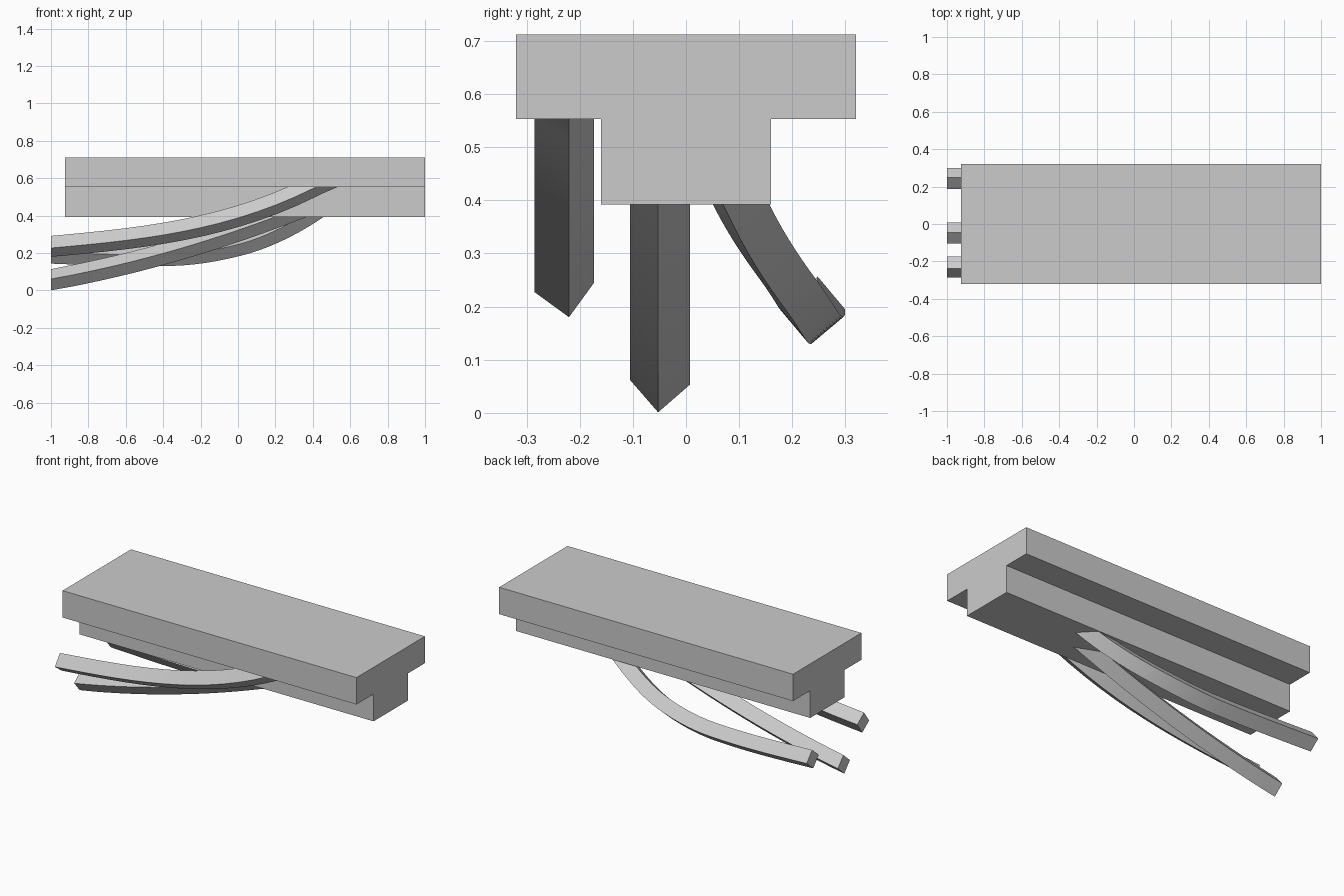
import bpy, bmesh, math
from mathutils import Vector

if "Cube" in bpy.data.objects:
    bpy.data.objects.remove(bpy.data.objects["Cube"])

grey = bpy.data.materials.new("plain grey")
grey.diffuse_color = (0.6, 0.6, 0.6, 1)
grey.use_nodes = True
grey.node_tree.nodes["Principled BSDF"].inputs["Base Color"].default_value = grey.diffuse_color


def finish(name, bm, smooth=False):
    bmesh.ops.recalc_face_normals(bm, faces=bm.faces)
    mesh = bpy.data.meshes.new(name)
    bm.to_mesh(mesh)
    bm.free()
    mesh.materials.append(grey)
    ob = bpy.data.objects.new(name, mesh)
    bpy.context.collection.objects.link(ob)
    if smooth:
        bpy.ops.object.select_all(action='DESELECT')
        bpy.context.view_layer.objects.active = ob
        ob.select_set(True)
        bpy.ops.object.shade_smooth_by_angle(angle=math.radians(30))


# T-shaped beam: profile in y/z, extruded along x
half = [(0.16, 0.392), (0.16, 0.553), (0.32, 0.553), (0.32, 0.712)]
profile = half + [(-y, z) for y, z in reversed(half)]
bm = bmesh.new()
face = bm.faces.new([bm.verts.new((-0.925, y, z)) for y, z in profile])
ext = bmesh.ops.extrude_face_region(bm, geom=[face])
bmesh.ops.translate(bm, vec=(1.925, 0, 0),
                    verts=[v for v in ext["geom"] if isinstance(v, bmesh.types.BMVert)])
finish("t_beam", bm)


def hermite(a, b, t):
    """Point between two knots (x, y, z, dy/dx, dz/dx)."""
    w = b[0] - a[0]
    h00, h10 = 2*t**3 - 3*t**2 + 1, t**3 - 2*t**2 + t
    h01, h11 = 3*t**2 - 2*t**3, t**3 - t**2
    return Vector((a[0] + w*t,
                   h00*a[1] + h10*w*a[3] + h01*b[1] + h11*w*b[3],
                   h00*a[2] + h10*w*a[4] + h01*b[2] + h11*w*b[4]))


def curved_bar(name, knots, angle, side=0.08, steps=14):
    """Sweep a turned square along the knots; the far end is hidden in the beam."""
    pts = [hermite(a, b, i / steps) for a, b in zip(knots, knots[1:]) for i in range(steps)]
    pts.append(hermite(knots[-2], knots[-1], 1))
    bm = bmesh.new()
    rings, r = [], side / math.sqrt(2)
    tangent = Vector((1, 0, 0))
    axes = [Vector((0, 1, 0)), Vector((0, 0, 1))]
    for i, p in enumerate(pts):
        if i:
            new = (pts[min(i + 1, len(pts) - 1)] - pts[i - 1]).normalized()
            turn = tangent.rotation_difference(new)
            axes = [turn @ a for a in axes]
            tangent = new
        ring = []
        for k in range(4):
            a = math.radians(angle + 45 + 90 * k)
            ring.append(bm.verts.new(p + r * (math.cos(a) * axes[0] + math.sin(a) * axes[1])))
        rings.append(ring)
    for r0, r1 in zip(rings, rings[1:]):
        for k in range(4):
            bm.faces.new((r0[k], r0[(k + 1) % 4], r1[(k + 1) % 4], r1[k]))
    bm.faces.new(rings[0])
    bm.faces.new(rings[-1])
    finish(name, bm, smooth=True)


# Three curved bars leaving the underside of the beam
curved_bar("front_bar", [(-1, -0.229, 0.236, 0, 0.09), (0.4, -0.229, 0.555, 0, 0.5),
                         (0.6, -0.229, 0.635, 0, 0.3)], 54)
curved_bar("middle_bar", [(-1, -0.0485, 0.0575, 0, 0.179), (0.2, -0.0485, 0.39, 0, 0.375),
                          (0.6, -0.0485, 0.54, 0, 0.37)], 41)
curved_bar("back_bar", [(-1, 0.243, 0.2, 0, -0.04), (-0.35, 0.235, 0.188, -0.04, 0.03),
                        (0, 0.2, 0.24, -0.18, 0.25), (0.35, 0.105, 0.39, -0.3, 0.6),
                        (0.55, 0.04, 0.52, -0.3, 0.6)], 40)
